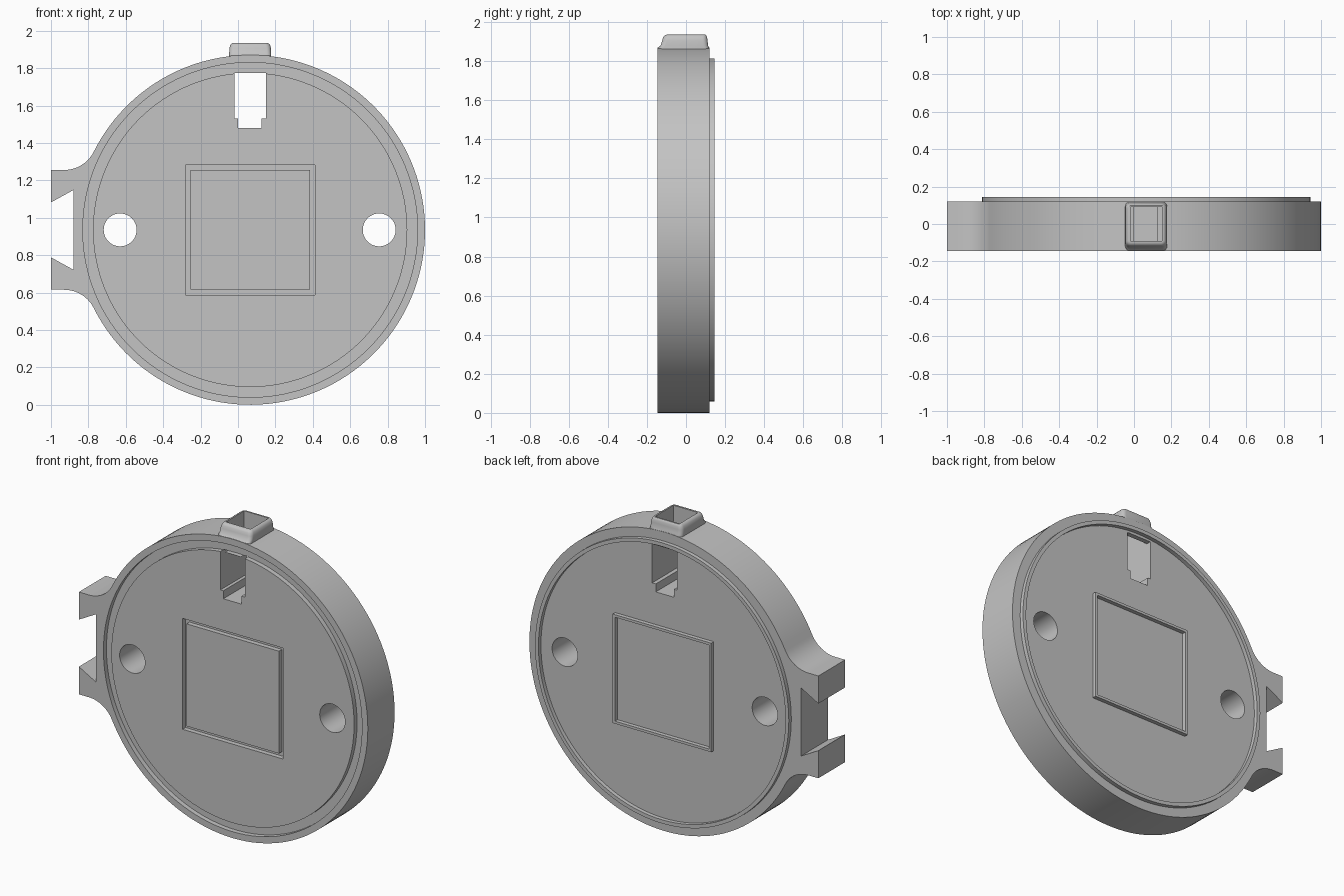
import bpy, bmesh
from math import sin, cos, pi, radians, atan2, hypot

default = bpy.data.objects.get("Cube")
if default:
    bpy.data.objects.remove(default, do_unlink=True)

grey = bpy.data.materials.new("plain grey")
grey.use_nodes = True
COLOUR = (0.55, 0.55, 0.55, 1)
grey.diffuse_color = COLOUR
grey.node_tree.nodes["Principled BSDF"].inputs["Base Color"].default_value = COLOUR

CX, CZ, R = 0.065, 0.935, 0.935      # disc centre and radius
FRONT, BACK = -0.145, 0.12           # disc faces
GROOVE, RIDGE = 0.03, 0.025          # depth of front grooves, height of back ridges


def arc(x, z, r, start, end, steps):
    return [(x + r * cos(start + (end - start) * i / steps),
             z + r * sin(start + (end - start) * i / steps)) for i in range(steps + 1)]


def circle(r, x=CX, z=CZ, steps=128):
    return arc(x, z, r, 0, 2 * pi, steps)[:-1]


def rect(x0, x1, z0, z1):
    return [(x0, z0), (x1, z0), (x1, z1), (x0, z1)]


def square(half):
    return rect(CX - half, CX + half, CZ - half, CZ + half)


def loft(name, loops, closed=False):
    """Skin a row of equal loops; cap the ends, or join last to first."""
    bm = bmesh.new()
    rows = [[bm.verts.new(p) for p in loop] for loop in loops]
    pairs = list(zip(rows, rows[1:]))
    if closed:
        pairs.append((rows[-1], rows[0]))
    else:
        bm.faces.new(rows[0])
        bm.faces.new(rows[-1])
    for a, b in pairs:
        for i in range(len(a)):
            j = (i + 1) % len(a)
            bm.faces.new((a[i], a[j], b[j], b[i]))
    bmesh.ops.recalc_face_normals(bm, faces=bm.faces)
    mesh = bpy.data.meshes.new(name)
    bm.to_mesh(mesh)
    bm.free()
    mesh.materials.append(grey)
    obj = bpy.data.objects.new(name, mesh)
    bpy.context.collection.objects.link(obj)
    return obj


def at(points, y):
    return [(x, y, z) for x, z in points]


def prism(name, points, y0, y1):
    return loft(name, [at(points, y0), at(points, y1)])


def band(name, outer, inner, y0, y1):
    return loft(name, [at(outer, y0), at(outer, y1), at(inner, y1), at(inner, y0)], True)


def select(obj):
    bpy.ops.object.select_all(action='DESELECT')
    obj.select_set(True)
    bpy.context.view_layer.objects.active = obj


def combine(target, tool, operation='DIFFERENCE'):
    select(target)
    mod = target.modifiers.new(operation.lower(), 'BOOLEAN')
    mod.operation, mod.solver, mod.object = operation, 'EXACT', tool
    bpy.ops.object.modifier_apply(modifier=mod.name)
    bpy.data.objects.remove(tool, do_unlink=True)


# Disc outline with the dovetail clip blended in by fillets
FX, ARM = -0.93, 0.32
fr = ((FX - CX) ** 2 + ARM ** 2 - R ** 2) / (2 * (R - ARM))
blend = atan2(ARM + fr, CX - FX)
upper = arc(FX, CZ + ARM + fr, fr, -blend, -pi / 2, 12)
upper += [(-1, CZ + ARM), (-1, CZ + 0.147), (-0.88, CZ + 0.213)]
lower = [(x, 2 * CZ - z) for x, z in reversed(upper)]
rim = arc(CX, CZ, R, blend - pi, pi - blend, 120)
body = prism("disc_body", rim[1:-1] + upper + lower, FRONT, BACK)


# Connector collar: rounded sections tapering upward
def section(z, half, y0, y1, r):
    corners = [(CX + half - r, y1 - r), (CX - half + r, y1 - r),
               (CX - half + r, y0 + r), (CX + half - r, y0 + r)]
    return [(x, y, z) for k, c in enumerate(corners)
            for x, y in arc(*c, r, k * pi / 2, (k + 1) * pi / 2, 5)]


collar = loft("connector_collar", [
    section(1.84, 0.112, -0.143, 0.118, 0.025),
    section(1.868, 0.112, -0.143, 0.118, 0.025),
    section(1.88, 0.112, -0.13, 0.113, 0.025),
    section(1.905, 0.111, -0.122, 0.11, 0.025),
    section(1.922, 0.107, -0.117, 0.108, 0.025),
    section(1.931, 0.1, -0.11, 0.104, 0.02),
    section(1.935, 0.092, -0.1, 0.1, 0.012)])
combine(body, collar, 'UNION')

# Front grooves, round and square
combine(body, band("cut", circle(0.895), circle(0.84), FRONT - 0.1, FRONT + GROOVE))
combine(body, band("cut", square(0.347), square(0.32), FRONT - 0.1, FRONT + GROOVE))

# Screw holes
for x in (-0.63, 0.755):
    combine(body, prism("cut", circle(0.088, x, CZ, 48), -1, 1))

# Stepped window, open upward through the collar
window = [(0, 1.48), (0.125, 1.48), (0.125, 1.53), (0.15, 1.53),
          (0.15, 1.773), (-0.02, 1.773), (-0.02, 1.53), (0, 1.53)]
combine(body, prism("cut", window, -1, 1))
combine(body, prism("cut", rect(-0.02, 0.15, 1.6, 2.1), -0.09, 0.09))

# Back ridges that match the grooves
ring = band("back_ring", circle(0.878), circle(0.855), BACK - 0.01, BACK + RIDGE)
frame = band("back_square_frame", square(0.341), square(0.325), BACK - 0.01, BACK + RIDGE)

for obj in (body, ring, frame):
    select(obj)
    bpy.ops.object.shade_smooth_by_angle(angle=radians(30))
